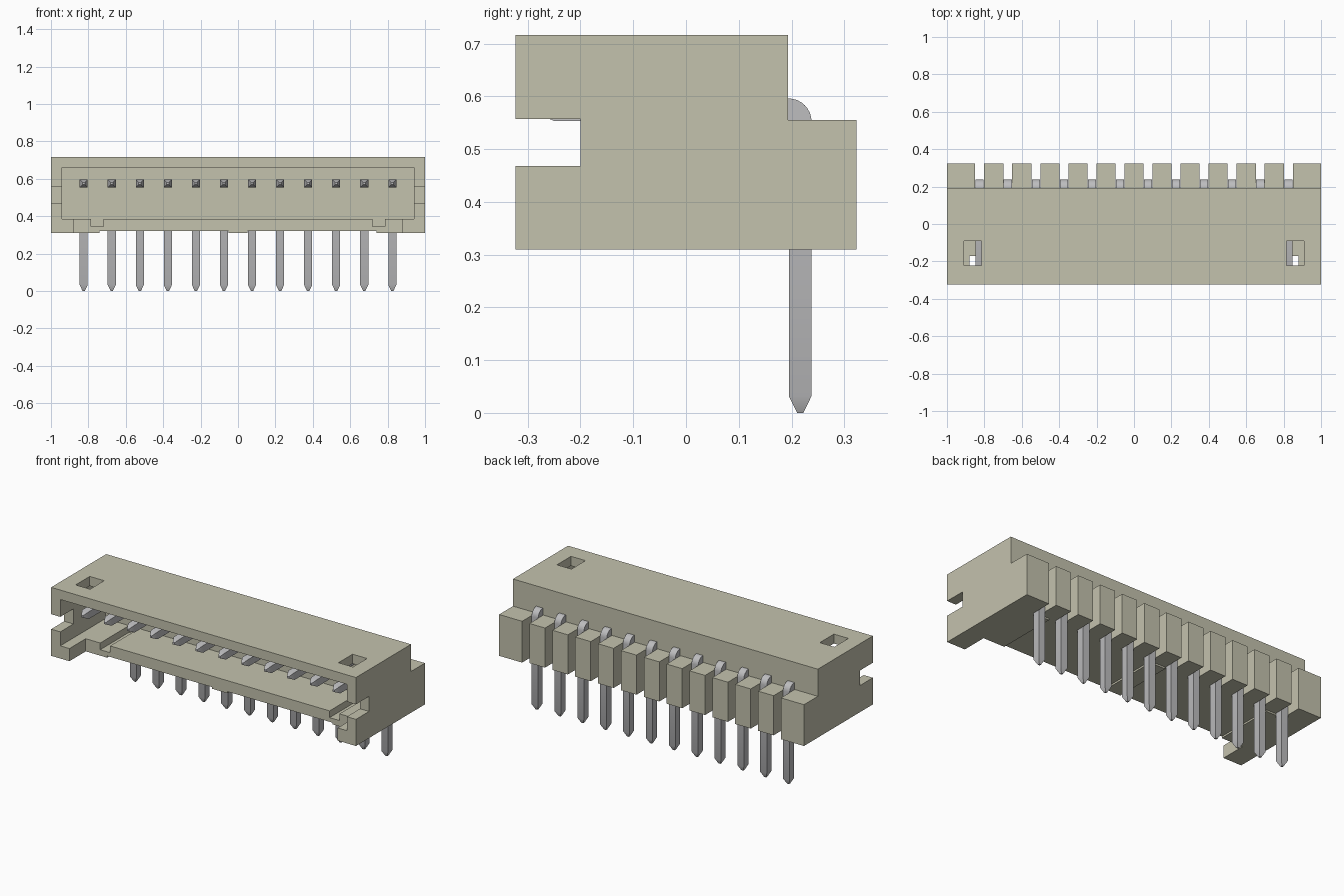
import bpy, bmesh, math

if "Cube" in bpy.data.objects:
    bpy.data.objects.remove(bpy.data.objects["Cube"], do_unlink=True)


def material(name, rgb, roughness):
    m = bpy.data.materials.new(name)
    m.use_nodes = True
    m.diffuse_color = (*rgb, 1)
    bsdf = next(n for n in m.node_tree.nodes if n.type == 'BSDF_PRINCIPLED')
    bsdf.inputs["Base Color"].default_value = (*rgb, 1)
    bsdf.inputs["Roughness"].default_value = roughness
    return m


BEIGE = material("beige plastic", (0.55, 0.54, 0.42), 0.6)
METAL = material("tin grey", (0.51, 0.51, 0.52), 0.5)


def add_object(name, bm, mat):
    bmesh.ops.recalc_face_normals(bm, faces=bm.faces)
    mesh = bpy.data.meshes.new(name)
    bm.to_mesh(mesh)
    bm.free()
    mesh.materials.append(mat)
    obj = bpy.data.objects.new(name, mesh)
    bpy.context.collection.objects.link(obj)
    return obj


def add_box(bm, x0, x1, y0, y1, z0, z1):
    verts = bmesh.ops.create_cube(bm, size=1)["verts"]
    for v in verts:
        v.co.x = x1 if v.co.x > 0 else x0
        v.co.y = y1 if v.co.y > 0 else y0
        v.co.z = z1 if v.co.z > 0 else z0


def cut(target, *box):
    """Subtract a box from the target and discard the cutter."""
    bm = bmesh.new()
    add_box(bm, *box)
    cutter = add_object("cutter", bm, BEIGE)
    cutter.hide_render = True
    mod = target.modifiers.new("cut", 'BOOLEAN')
    mod.operation = 'DIFFERENCE'
    mod.solver = 'EXACT'
    mod.object = cutter
    bpy.context.view_layer.objects.active = target
    bpy.ops.object.modifier_apply(modifier=mod.name)
    bpy.data.objects.remove(cutter, do_unlink=True)


PINS, PITCH = 12, 0.15
pin_x = [(i - (PINS - 1) / 2) * PITCH for i in range(PINS)]

# Housing shell
bm = bmesh.new()
add_box(bm, -1, 1, -0.323, 0.193, 0.31, 0.716)
housing = add_object("housing", bm, BEIGE)

# Mating cavity and set-back front edge of the floor
cut(housing, -0.94, 0.94, -0.4, 0.10, 0.385, 0.66)
cut(housing, -0.88, 0.88, -0.4, -0.17, 0.2, 0.40)

# Side notches, floor grooves, top windows and underside relief, mirrored
for s in (-1, 1):
    for x0, x1, y0, y1, z0, z1 in (
            (0.92, 1.1, -0.4, -0.20, 0.468, 0.557),
            (0.72, 0.785, -0.4, 0.10, 0.345, 0.42),
            (0.815, 0.91, -0.222, -0.09, 0.62, 0.8),
            (0.05, 0.74, -0.4, 0.4, 0.2, 0.32)):
        cut(housing, min(s * x0, s * x1), max(s * x0, s * x1), y0, y1, z0, z1)

# Rear blocks that separate the pin slots
bm = bmesh.new()
SLOT = 0.024
edges = [-1 - SLOT] + pin_x + [1 + SLOT]
for i in range(PINS + 1):
    bottom = 0.31 if i in (0, PINS) else 0.32
    add_box(bm, edges[i] + SLOT, edges[i + 1] - SLOT, 0.193, 0.323, bottom, 0.555)
add_object("rear_blocks", bm, BEIGE)

# Bent square pin: rings of (y, z, half width, angle of the section)
HW = 0.0215
PIVOT_Y, PIVOT_Z, BEND = 0.194, 0.552, 0.0225
rings = [(PIVOT_Y + BEND, 0.0, 0.006, 0), (PIVOT_Y + BEND, 0.032, HW, 0)]
for k in range(9):
    a = math.radians(90 * k / 8)
    rings.append((PIVOT_Y + BEND * math.cos(a), PIVOT_Z + BEND * math.sin(a), HW, a))
rings += [(-0.25, PIVOT_Z + BEND, HW, math.pi / 2),
          (-0.282, PIVOT_Z + BEND, 0.006, math.pi / 2)]

bm = bmesh.new()
loops = []
for y, z, h, a in rings:
    loops.append([bm.verts.new((sx * h, y + r * h * math.cos(a), z + r * h * math.sin(a)))
                  for sx, r in ((-1, -1), (1, -1), (1, 1), (-1, 1))])
for lo, hi in zip(loops, loops[1:]):
    for j in range(4):
        n = (j + 1) % 4
        bm.faces.new((lo[j], lo[n], hi[n], hi[j]))
bm.faces.new(loops[0])
bm.faces.new(loops[-1])
pin = add_object("pin_1", bm, METAL)
bpy.ops.object.select_all(action='DESELECT')
pin.select_set(True)
bpy.context.view_layer.objects.active = pin
bpy.ops.object.shade_smooth_by_angle(angle=math.radians(30))

# Row of pins
pin.location.x = pin_x[0]
for i in range(1, PINS):
    copy = bpy.data.objects.new(f"pin_{i + 1}", pin.data)
    copy.location.x = pin_x[i]
    bpy.context.collection.objects.link(copy)
